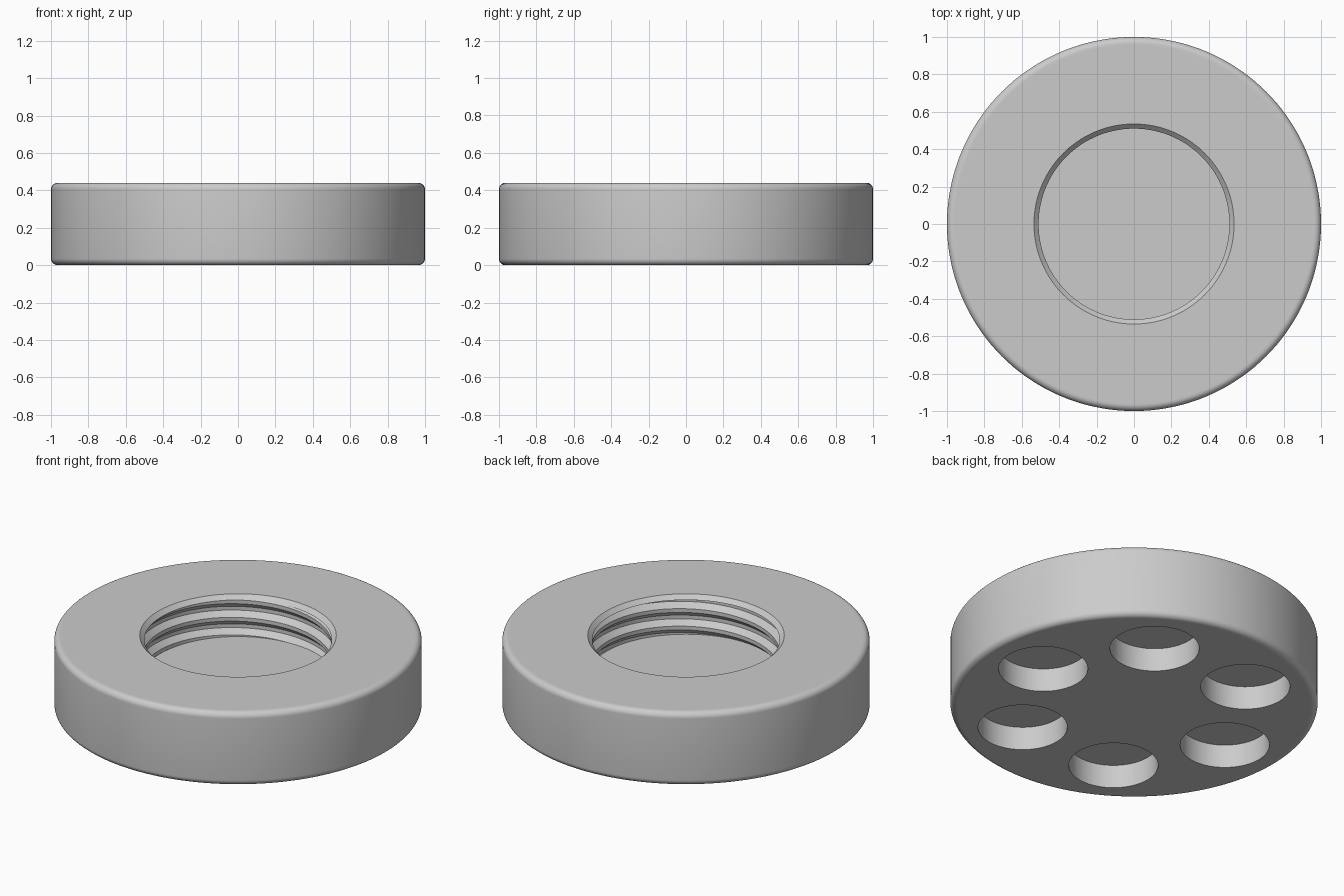
import bpy, bmesh, math
from mathutils import Vector

cube = bpy.data.objects.get("Cube")
if cube:
    bpy.data.objects.remove(cube, do_unlink=True)

HEIGHT, SIDES = 0.44, 144
FILLET = 0.035
FLOOR, THREAD_TOP = 0.195, 0.415
CREST, ROOT, RIM = 0.51, 0.54, 0.535
PITCH, FLAT, FLANK = 0.105, 0.0225, 0.03

grey = bpy.data.materials.new("light grey")
grey.use_nodes = True
colour = (0.6, 0.6, 0.6, 1)
grey.diffuse_color = colour
grey.node_tree.nodes["Principled BSDF"].inputs["Base Color"].default_value = colour


def thread_radius(drop):
    """Radius of the thread at a distance below the top of a crest."""
    t = drop % PITCH
    if t <= FLAT:
        return CREST
    if t <= FLAT + FLANK:
        return CREST + (ROOT - CREST) * (t - FLAT) / FLANK
    if t <= 2 * FLAT + FLANK:
        return ROOT
    return ROOT - (ROOT - CREST) * (t - 2 * FLAT - FLANK) / FLANK


def outer_profile():
    """Bottom centre, rounded rim, flat top and the chamfer into the hole."""
    inner = 1 - FILLET
    pts = [(0, 0), (inner - 0.01, 0)]
    for centre_z, start in ((FILLET, -90), (HEIGHT - FILLET, 0)):
        for i in range(9):
            a = math.radians(start + 90 * i / 8)
            pts.append((inner + FILLET * math.cos(a), centre_z + FILLET * math.sin(a)))
    return pts + [(inner - 0.01, HEIGHT), (RIM, HEIGHT), (CREST, THREAD_TOP)]


def thread_profile(angle):
    """Thread section at one angle, clipped between the chamfer and the floor."""
    z0 = 0.311 + PITCH * (angle / math.tau - 0.36)
    pts = []
    for turn in range(-2, 4):
        for step in (0, FLAT, FLAT + FLANK, 2 * FLAT + FLANK):
            z = min(max(z0 - turn * PITCH - step, FLOOR), THREAD_TOP)
            pts.append((thread_radius(z0 - z), z))
    return pts + [(0, FLOOR)]


# Round body with a helical thread in the blind hole
bm = bmesh.new()
outer = outer_profile()
columns = []
for i in range(SIDES + 1):
    a = math.tau * i / SIDES
    columns.append([bm.verts.new((r * math.cos(a), r * math.sin(a), z))
                    for r, z in outer + thread_profile(a)])
for left, right in zip(columns, columns[1:]):
    for j in range(len(left) - 1):
        bm.faces.new((left[j], right[j], right[j + 1], left[j + 1]))
bmesh.ops.remove_doubles(bm, verts=bm.verts, dist=0.00005)
bmesh.ops.recalc_face_normals(bm, faces=bm.faces)
mesh = bpy.data.meshes.new("threaded_disc")
bm.to_mesh(mesh)
bm.free()
disc = bpy.data.objects.new("threaded_disc", mesh)
bpy.context.collection.objects.link(disc)
mesh.materials.append(grey)

# Six round pockets in the underside
bm = bmesh.new()
depth = 0.14
for i in range(6):
    a = math.radians(60 * i)
    made = bmesh.ops.create_cone(bm, cap_ends=True, segments=64,
                                 radius1=0.243, radius2=0.243, depth=2 * depth)
    bmesh.ops.translate(bm, verts=made["verts"],
                        vec=Vector((math.cos(a), math.sin(a), 0)) * 0.645)
cut_mesh = bpy.data.meshes.new("pocket_cutter")
bm.to_mesh(cut_mesh)
bm.free()
cut_mesh.materials.append(grey)
cutter = bpy.data.objects.new("pocket_cutter", cut_mesh)
cutter.hide_render = True
bpy.context.collection.objects.link(cutter)

pockets = disc.modifiers.new("pockets", 'BOOLEAN')
pockets.operation = 'DIFFERENCE'
pockets.solver = 'EXACT'
pockets.object = cutter

bpy.ops.object.select_all(action='DESELECT')
disc.select_set(True)
bpy.context.view_layer.objects.active = disc
bpy.ops.object.modifier_apply(modifier=pockets.name)
bpy.data.objects.remove(cutter, do_unlink=True)
bpy.ops.object.shade_smooth_by_angle(angle=math.radians(25))
